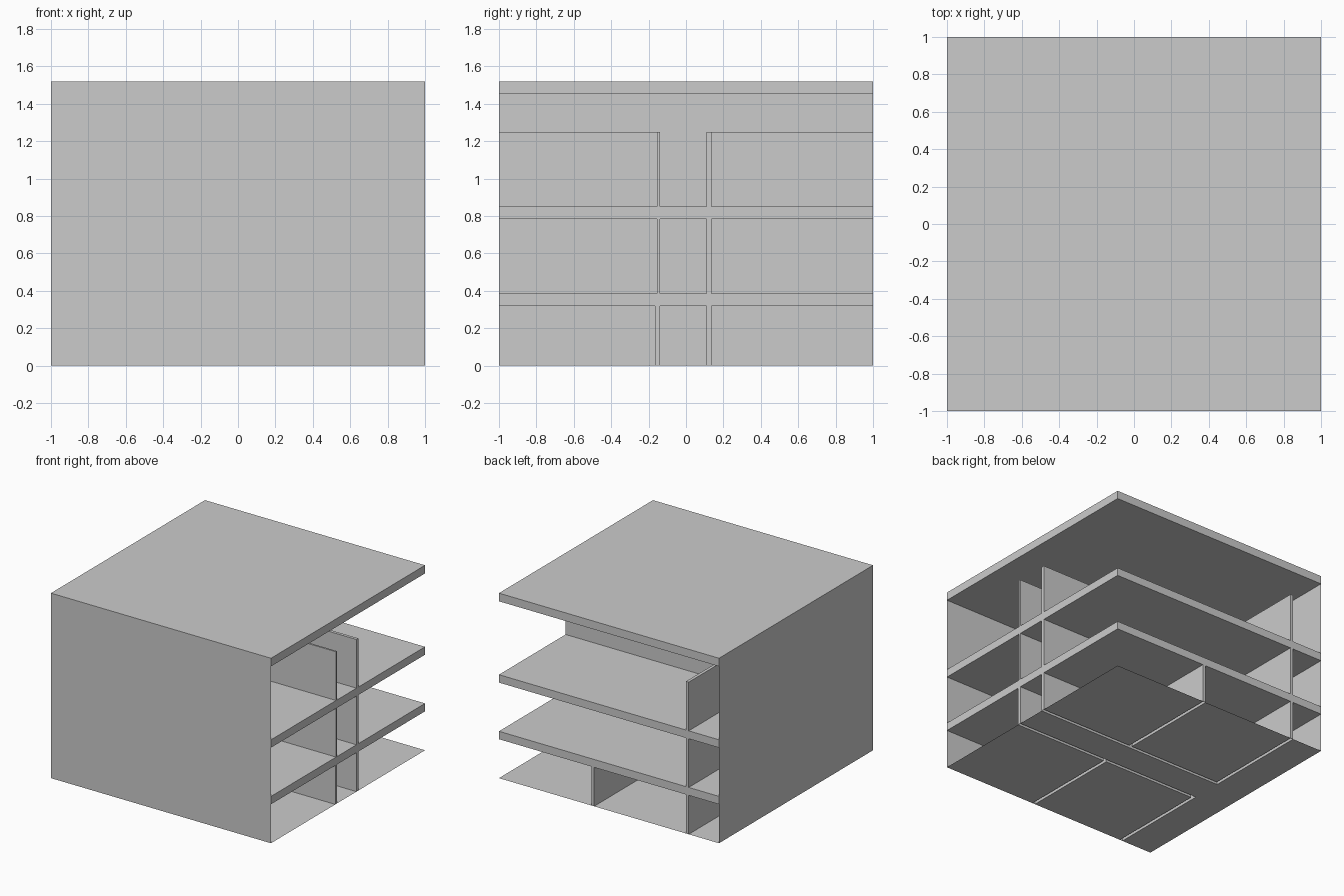
import bpy, bmesh

if "Cube" in bpy.data.objects:
    bpy.data.objects.remove(bpy.data.objects["Cube"])

XW, XR = -0.725, -0.70        # cross wall closing the rooms
MX0, MX1 = 0.135, 0.16        # ground-floor dividing wall


def finish(name, bm, recalc=True):
    if recalc:
        bmesh.ops.recalc_face_normals(bm, faces=bm.faces)
    me = bpy.data.meshes.new(name)
    bm.to_mesh(me)
    bm.free()
    ob = bpy.data.objects.new(name, me)
    bpy.context.collection.objects.link(ob)
    return ob


def sheets(name, polys):
    bm = bmesh.new()
    for p in polys:
        bm.faces.new([bm.verts.new(v) for v in p])
    return finish(name, bm, False)


def prism(name, outline, z0, z1, bottom=True, top=True):
    """Extrude a plan outline; either cap may be left open."""
    bm = bmesh.new()
    lo = [bm.verts.new((x, y, z0)) for x, y in outline]
    hi = [bm.verts.new((x, y, z1)) for x, y in outline]
    n = len(outline)
    for i in range(n):
        j = (i + 1) % n
        bm.faces.new((lo[i], lo[j], hi[j], hi[i]))
    if bottom:
        bm.faces.new(lo[::-1])
    if top:
        bm.faces.new(hi)
    return finish(name, bm)


def wall_outline(hall, room, edge, divider):
    """L-shaped plan: corridor wall plus cross wall, optionally a divider."""
    pts = [(1, hall), (XW, hall), (XW, edge), (XR, edge), (XR, room)]
    if divider:
        pts += [(MX0, room), (MX0, edge), (MX1, edge), (MX1, room)]
    return pts + [(1, room)]


# Floor slabs and roof
square = [(-1, -1), (1, -1), (1, 1), (-1, 1)]
for name, z0, z1 in (("first_floor_slab", 0.32, 0.385),
                     ("second_floor_slab", 0.785, 0.85),
                     ("roof_slab", 1.453, 1.52)):
    prism(name, square, z0, z1)

# Thin solid facades on the front and left
H = 1.52
sheets("front_wall", [[(-1, -1, 0), (1, -1, 0), (1, -1, H), (-1, -1, H)]])
sheets("left_wall", [[(-1, 1, 0), (-1, -1, 0), (-1, -1, H), (-1, 1, H)]])

# Partition walls per storey: name, bottom, top, front room face, ground, capped
for name, z0, z1, front, ground, cap in (
        ("ground_storey", 0, 0.32, -0.165, True, False),
        ("first_storey", 0.385, 0.785, -0.155, False, False),
        ("second_storey", 0.85, 1.25, -0.155, False, True)):
    for side, hall, room, edge in (("front", -0.14, front, -1),
                                   ("back", 0.11, 0.135, 1)):
        prism(f"{name}_{side}_partition",
              wall_outline(hall, room, edge, ground), z0, z1, False, cap)

# Ground floor sheet, left open under the hollow partitions
floor = [[(-1, -1, 0), (XW, -1, 0), (XW, -0.14, 0), (1, -0.14, 0),
          (1, 0.11, 0), (XW, 0.11, 0), (XW, 1, 0), (-1, 1, 0)]]
for x0, x1 in ((XR, MX0), (MX1, 1)):
    for y0, y1 in ((-1, -0.165), (0.135, 1)):
        floor.append([(x0, y0, 0), (x1, y0, 0), (x1, y1, 0), (x0, y1, 0)])
sheets("ground_floor", floor)
